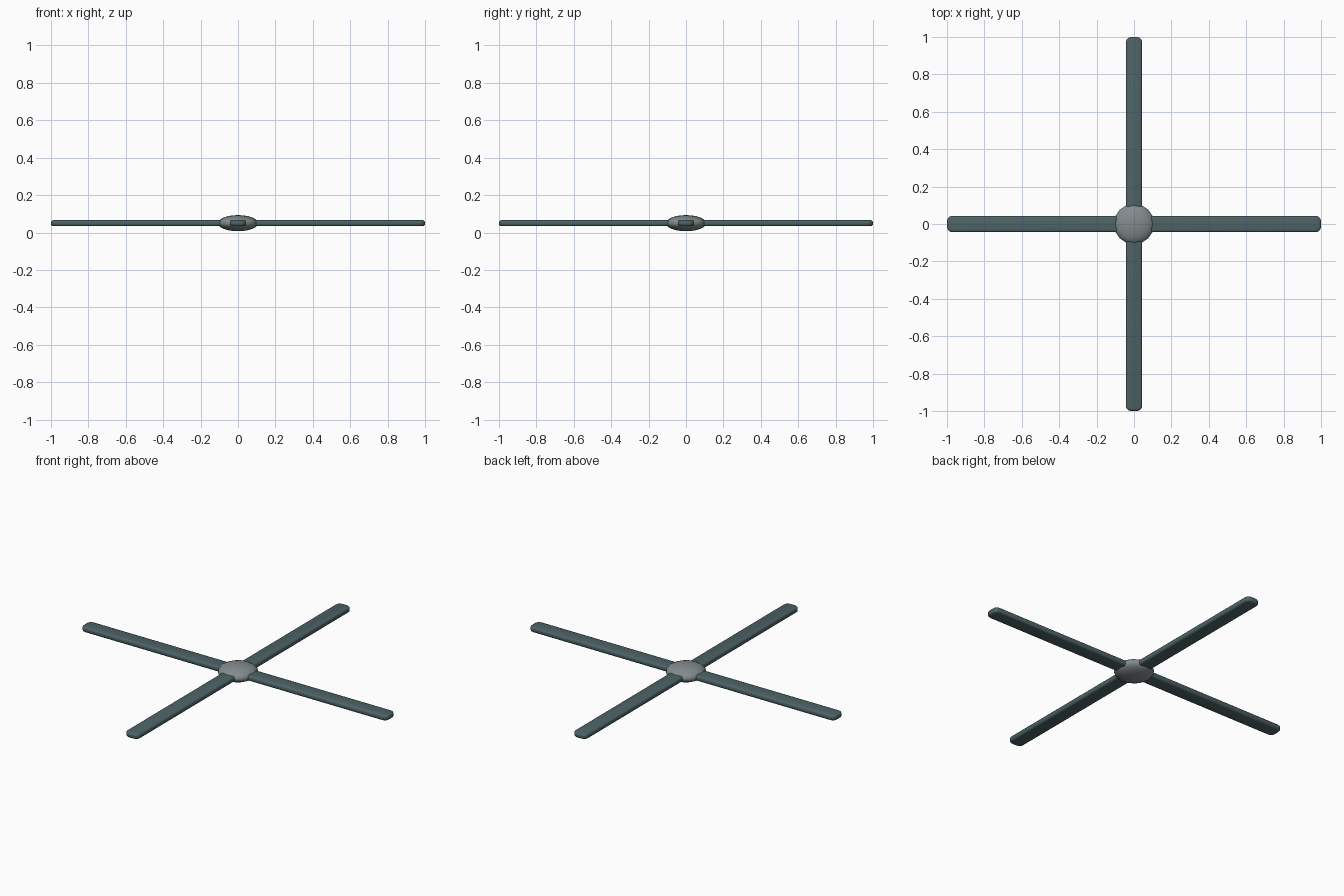
import bpy, bmesh, math
from mathutils import Matrix

cube = bpy.data.objects.get("Cube")
if cube:
    bpy.data.objects.remove(cube, do_unlink=True)

MID_Z = 0.05


def material(name, rgb):
    mat = bpy.data.materials.new(name)
    mat.use_nodes = True
    colour = (*rgb, 1)
    mat.diffuse_color = colour
    mat.node_tree.nodes["Principled BSDF"].inputs["Base Color"].default_value = colour
    return mat


def add_object(name, bm, mat):
    mesh = bpy.data.meshes.new(name)
    bm.to_mesh(mesh)
    bm.free()
    mesh.materials.append(mat)
    obj = bpy.data.objects.new(name, mesh)
    bpy.context.collection.objects.link(obj)
    obj.location.z = MID_Z
    bpy.context.view_layer.objects.active = obj
    bpy.ops.object.select_all(action="DESELECT")
    obj.select_set(True)
    bpy.ops.object.shade_smooth_by_angle(angle=math.radians(40))
    return obj


def blade(name, angle, mat):
    """Long flat bar with rounded corners and softened edges."""
    bm = bmesh.new()
    bmesh.ops.create_cube(bm, size=1, matrix=Matrix.Diagonal((2, 0.088, 0.032, 1)))
    upright = [e for e in bm.edges if abs(e.verts[0].co.z - e.verts[1].co.z) > 0.01]
    bmesh.ops.bevel(bm, geom=upright, offset=0.03, segments=4, profile=0.5, affect="EDGES")
    rims = [e for e in bm.edges if abs(e.verts[0].co.z - e.verts[1].co.z) < 0.001]
    bmesh.ops.bevel(bm, geom=rims, offset=0.012, segments=3, profile=0.5, affect="EDGES")
    obj = add_object(name, bm, mat)
    obj.rotation_euler.z = angle


slate = material("dark slate", (0.075, 0.125, 0.133))
grey = material("hub grey", (0.23, 0.26, 0.265))

# Crossed blades
blade("blade_across", 0, slate)
blade("blade_lengthwise", math.pi / 2, slate)

# Flattened round hub
bm = bmesh.new()
bmesh.ops.create_uvsphere(bm, u_segments=16, v_segments=12, radius=1,
                          matrix=Matrix.Diagonal((0.108, 0.108, 0.043, 1)))
add_object("hub", bm, grey)
